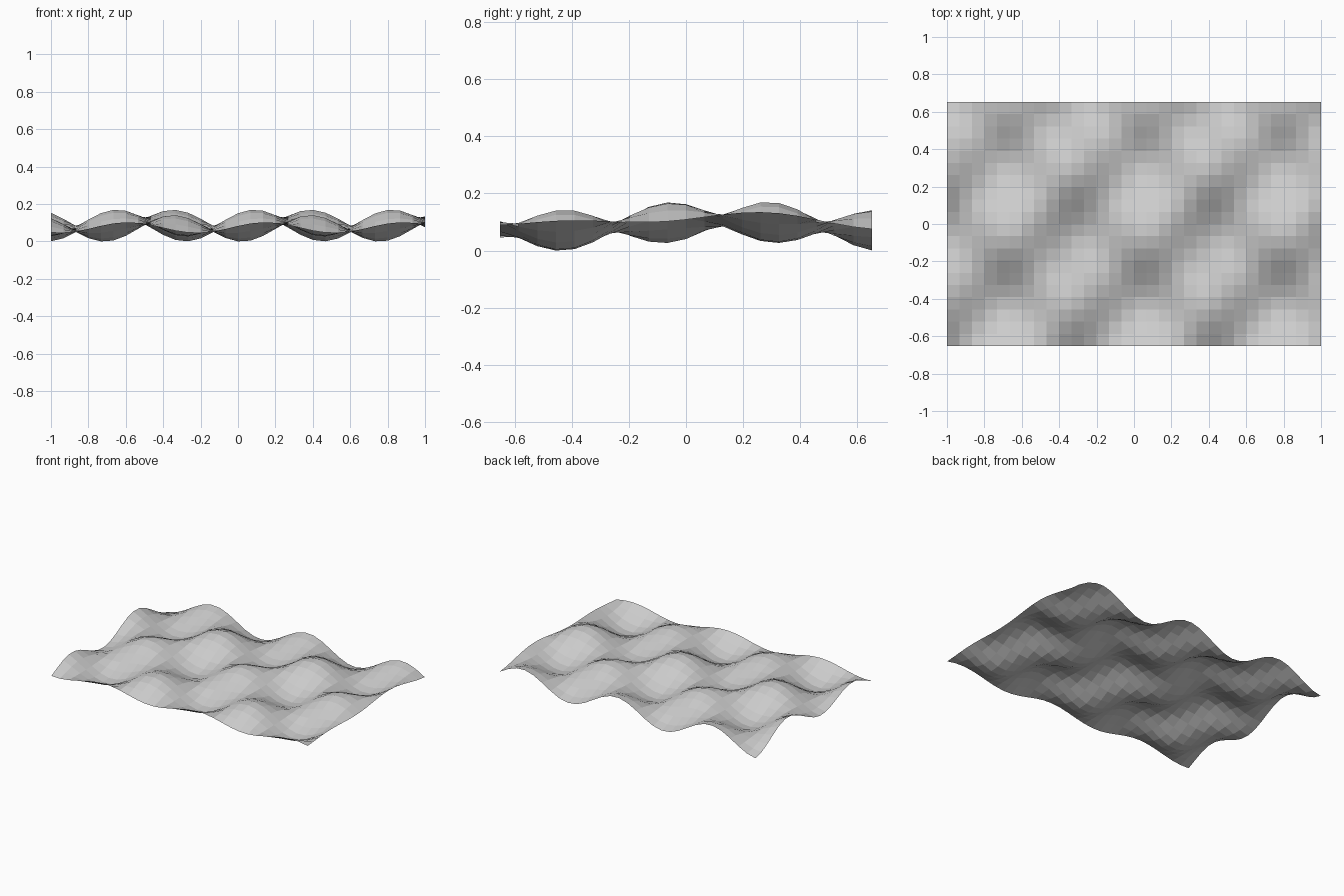
import bpy, bmesh
from math import cos, pi

if "Cube" in bpy.data.objects:
    bpy.data.objects.remove(bpy.data.objects["Cube"])

HALF_X, HALF_Y = 1.0, 0.652
COLS, ROWS = 30, 20
K = 2 * pi / 0.735            # ripple frequency, same both ways


def height(x, y):
    """Checkerboard of bumps plus a gentle roll along x and a slow swell along y."""
    bumps = 0.069 * cos(K * (x - 0.055)) * cos(K * (y - 0.67))
    roll = 0.02 * cos(K * (x - 0.24))
    swell = 0.018 * cos(5.0 * (y - 0.12))
    return 0.093 + bumps + roll + swell


# Rippled low-poly sheet
bm = bmesh.new()
bmesh.ops.create_grid(bm, x_segments=COLS, y_segments=ROWS, size=1.0)
for v in bm.verts:
    v.co.x *= HALF_X
    v.co.y *= HALF_Y
    v.co.z = height(v.co.x, v.co.y)

# Rest the lowest point on the ground
low = min(v.co.z for v in bm.verts)
for v in bm.verts:
    v.co.z -= low
bmesh.ops.recalc_face_normals(bm, faces=bm.faces)
if sum(f.normal.z for f in bm.faces) < 0:
    bmesh.ops.reverse_faces(bm, faces=bm.faces)

mesh = bpy.data.meshes.new("water_surface")
bm.to_mesh(mesh)
bm.free()
bpy.context.collection.objects.link(bpy.data.objects.new("water_surface", mesh))
